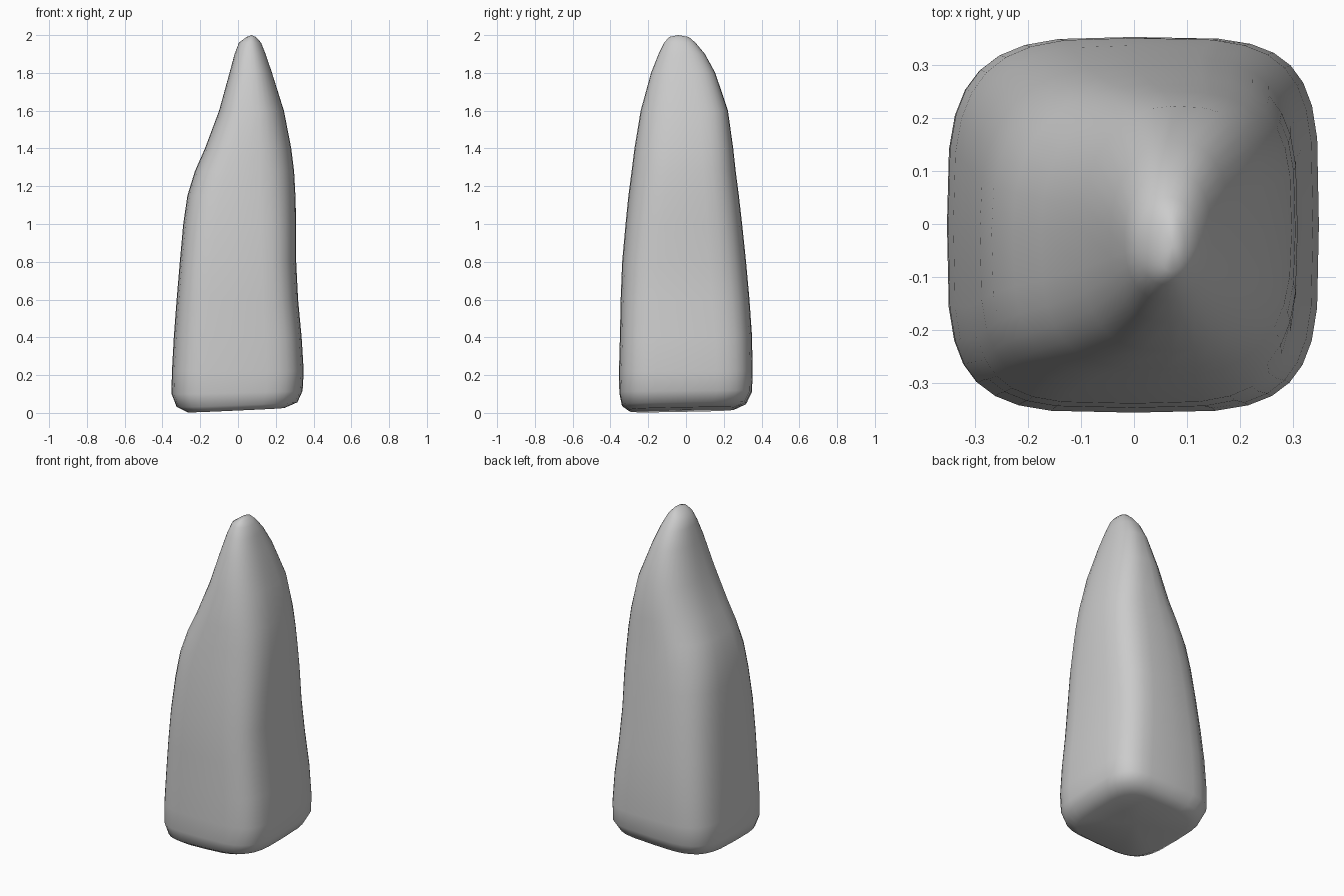
import bpy, bmesh, math

# Sections: z, left, right, front, back, corner squareness (back-right, back-left, front-left, front-right)
SECTIONS = [
    (0.00, -0.27, 0.25, -0.30, 0.26, 4.0, 3.5, 4.0, 3.8),
    (0.03, -0.325, 0.315, -0.34, 0.32, 4.2, 3.5, 4.0, 3.8),
    (0.10, -0.352, 0.342, -0.353, 0.35, 4.4, 3.6, 4.0, 4.0),
    (0.22, -0.35, 0.348, -0.355, 0.352, 4.2, 3.6, 4.0, 4.0),
    (0.40, -0.34, 0.337, -0.35, 0.35, 4.0, 3.4, 4.0, 4.0),
    (0.60, -0.325, 0.318, -0.346, 0.336, 3.8, 3.2, 4.0, 3.8),
    (0.80, -0.308, 0.308, -0.338, 0.318, 3.6, 3.0, 4.0, 3.6),
    (1.00, -0.29, 0.308, -0.32, 0.297, 3.5, 2.8, 3.8, 3.3),
    (1.15, -0.268, 0.304, -0.305, 0.28, 3.4, 2.6, 3.6, 3.0),
    (1.28, -0.228, 0.297, -0.288, 0.263, 3.3, 2.4, 3.4, 2.8),
    (1.40, -0.175, 0.282, -0.273, 0.25, 3.2, 2.2, 3.2, 2.6),
    (1.60, -0.10, 0.243, -0.240, 0.222, 3.0, 2.1, 2.9, 2.3),
    (1.80, -0.045, 0.18, -0.185, 0.155, 2.6, 2.0, 2.6, 2.2),
    (1.90, -0.018, 0.146, -0.145, 0.10, 2.4, 2.0, 2.4, 2.1),
    (1.96, 0.005, 0.122, -0.115, 0.05, 2.2, 2.0, 2.2, 2.0),
    (1.99, 0.045, 0.095, -0.09, 0.015, 2.0, 2.0, 2.0, 2.0),
]
SIDES = 32


def power(v, n):
    return math.copysign(abs(v) ** (2 / n), v)


def ring(bm, z, left, right, front, back, *corners):
    cx, cy = (left + right) / 2, (front + back) / 2
    rx, ry = (right - left) / 2, (back - front) / 2
    verts = []
    for i in range(SIDES):
        a = 2 * math.pi * i / SIDES
        n = corners[i * 4 // SIDES]
        x = cx + rx * power(math.cos(a), n)
        y = cy + ry * power(math.sin(a), n)
        # the underside tips up slightly towards the right and back
        lift = max(0, 1 - z / 0.2) * (0.018 + 0.045 * x + 0.018 * y)
        verts.append(bm.verts.new((x, y, max(0, z + lift))))
    return verts


# Rock spire lofted through the sections
bm = bmesh.new()
rings = [ring(bm, *s) for s in SECTIONS]
for lo, hi in zip(rings, rings[1:]):
    for i in range(SIDES):
        j = (i + 1) % SIDES
        bm.faces.new((lo[i], lo[j], hi[j], hi[i]))

# Underside and rounded tip
for loop, centre in ((rings[0][::-1], (0, 0, 0.015)), (rings[-1], (0.072, -0.04, 2.0))):
    c = bm.verts.new(centre)
    for i in range(SIDES):
        bm.faces.new((loop[i], loop[(i + 1) % SIDES], c))
bmesh.ops.recalc_face_normals(bm, faces=bm.faces)

mesh = bpy.data.meshes.new("rock_spire")
bm.to_mesh(mesh)
bm.free()
mesh.shade_smooth()
spire = bpy.data.objects.new("rock_spire", mesh)
bpy.context.collection.objects.link(spire)
